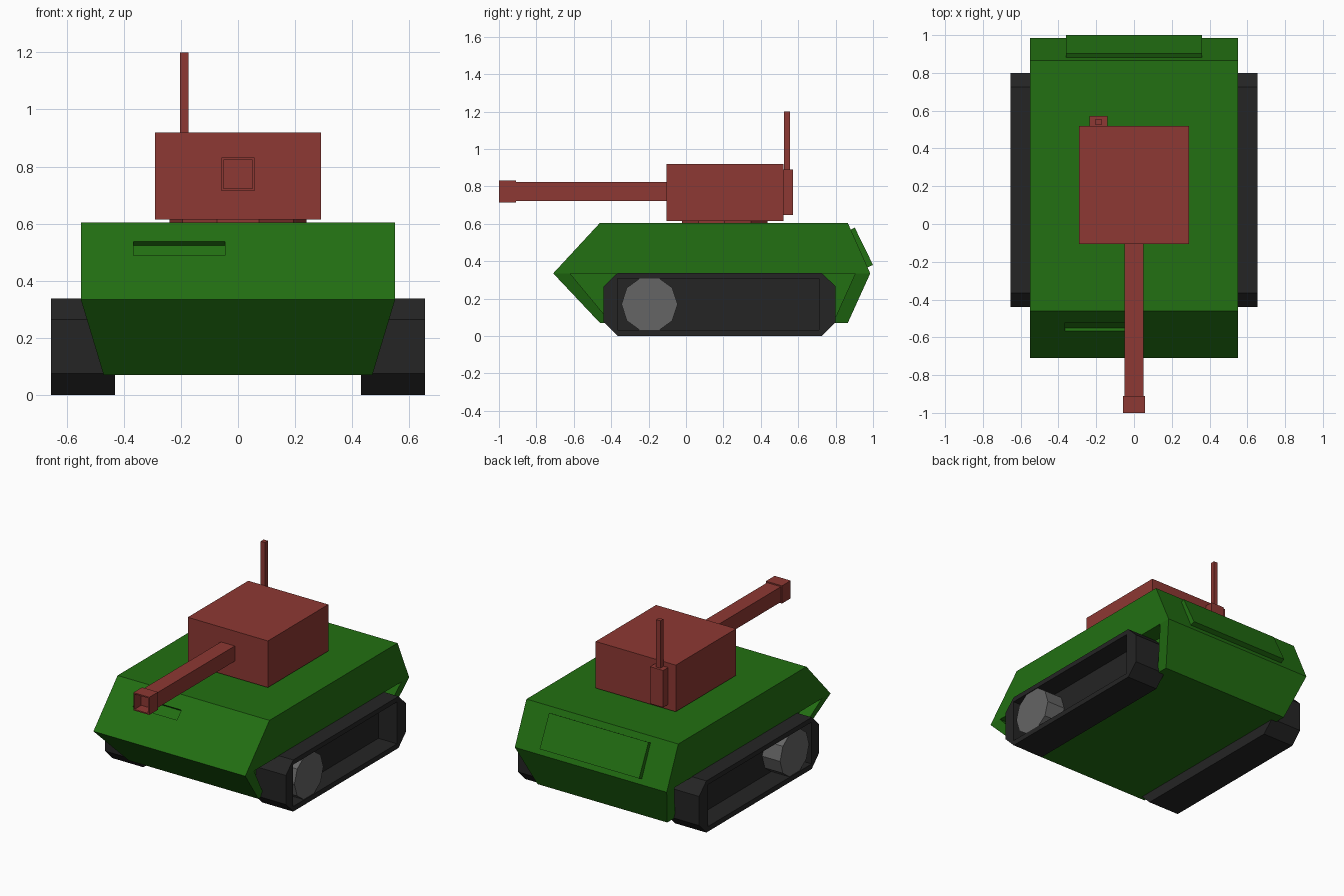
import bpy, bmesh, math
from mathutils import Matrix

if "Cube" in bpy.data.objects:
    bpy.data.objects.remove(bpy.data.objects["Cube"])


def material(name, rgb):
    m = bpy.data.materials.new(name)
    m.diffuse_color = (*rgb, 1)
    m.use_nodes = True
    m.node_tree.nodes["Principled BSDF"].inputs["Base Color"].default_value = m.diffuse_color
    return m


GREEN = material("hull_green", (0.016, 0.16, 0.006))
RED = material("turret_red", (0.27, 0.04, 0.033))
BLACK = material("track_black", (0.018, 0.018, 0.018))
GREY = material("wheel_grey", (0.13, 0.13, 0.13))


def add(name, bm, mat):
    bmesh.ops.recalc_face_normals(bm, faces=bm.faces)
    me = bpy.data.meshes.new(name)
    bm.to_mesh(me)
    bm.free()
    ob = bpy.data.objects.new(name, me)
    bpy.context.collection.objects.link(ob)
    if mat:
        me.materials.append(mat)
    return ob


def prism(name, profile, x0, x1, mat):
    """Side-view (y, z) profile extruded from x0 to x1."""
    bm = bmesh.new()
    a = [bm.verts.new((x0, y, z)) for y, z in profile]
    b = [bm.verts.new((x1, y, z)) for y, z in profile]
    bm.faces.new(a)
    bm.faces.new(b[::-1])
    n = len(a)
    for i in range(n):
        j = (i + 1) % n
        bm.faces.new((a[i], b[i], b[j], a[j]))
    return add(name, bm, mat)


def box(name, x, y, z, mat):
    return prism(name, [(y[0], z[0]), (y[1], z[0]), (y[1], z[1]), (y[0], z[1])], x[0], x[1], mat)


def cut(ob, cutter):
    mod = ob.modifiers.new("cut", 'BOOLEAN')
    mod.operation = 'DIFFERENCE'
    mod.solver = 'EXACT'
    mod.object = cutter
    cutter.hide_render = True
    bpy.context.view_layer.objects.active = ob
    bpy.ops.object.modifier_apply(modifier=mod.name)
    bpy.data.objects.remove(cutter)


def mirror(ob):
    ob.modifiers.new("mirror", 'MIRROR').use_axis = (True, False, False)


# Upper hull with a vision slot sunk square to the front slope
upper = prism("upper_hull", [(-0.71, 0.335), (-0.46, 0.605), (0.865, 0.605), (0.985, 0.335)],
              -0.55, 0.55, GREEN)
d, up, out = 0.022, (0.68, 0.735), (-0.735, 0.68)
slot = [(-0.522, 0.538), (-0.566, 0.488)]
near = [(y + out[0] * 0.05, z + out[1] * 0.05) for y, z in slot]
deep = [(y - out[0] * d, z - out[1] * d) for y, z in slot]
cut(upper, prism("slot_cutter", near + deep[::-1], -0.365, -0.045, None))

# Lower hull: narrow core between the tracks, tapering plates at each end
prism("lower_hull_core", [(-0.62, 0.335), (-0.40, 0.07), (0.785, 0.07), (0.905, 0.335)],
      -0.44, 0.44, GREEN)
for name, prof in (
        ("lower_front_plate", [(-0.71, 0.335), (-0.46, 0.07), (-0.40, 0.07), (-0.62, 0.335)]),
        ("lower_rear_plate", [(0.985, 0.335), (0.865, 0.07), (0.785, 0.07), (0.905, 0.335)])):
    plate = prism(name, prof, -0.55, 0.55, GREEN)
    for v in plate.data.vertices:
        if v.co.z < 0.1:
            v.co.x *= 0.47 / 0.55

# Raised plate on the rear slope
prism("rear_plate", [(0.875, 0.565), (0.902, 0.58), (1.0, 0.38), (0.966, 0.365)],
      -0.36, 0.36, GREEN)

# Tracks with a recessed outer side
track = prism("track", [(-0.44, 0.075), (-0.365, 0), (0.725, 0), (0.80, 0.075),
                        (0.80, 0.265), (0.725, 0.338), (-0.365, 0.338), (-0.44, 0.265)],
              0.43, 0.655, BLACK)
cut(track, box("recess_cutter", (0.52, 0.8), (-0.365, 0.71), (0.033, 0.307), None))
mirror(track)

# Ten-sided road wheels
wheel = prism("wheel", [(-0.195 + 0.15 * math.cos(i * math.pi / 5),
                         0.17 + 0.15 * math.sin(i * math.pi / 5)) for i in range(10)],
              0.50, 0.65, GREY)
mirror(wheel)

# Turret on its ring
bm = bmesh.new()
bmesh.ops.create_cone(bm, cap_ends=True, segments=10, radius1=0.24, radius2=0.24, depth=0.04,
                      matrix=Matrix.Translation((0, 0.207, 0.605)) @ Matrix.Rotation(math.pi / 2, 4, 'Z'))
add("turret_ring", bm, RED)
box("turret", (-0.29, 0.29), (-0.105, 0.52), (0.615, 0.92), RED)

# Gun barrel and hollow muzzle
box("barrel", (-0.05, 0.05), (-0.915, -0.09), (0.723, 0.823), RED)
muzzle = box("muzzle", (-0.058, 0.058), (-1.0, -0.91), (0.715, 0.831), RED)
cut(muzzle, box("bore_cutter", (-0.05, 0.05), (-1.1, -0.93), (0.723, 0.823), None))

# Antenna and its mount behind the turret
box("antenna_mount", (-0.235, -0.14), (0.51, 0.572), (0.648, 0.89), RED)
box("antenna", (-0.203, -0.173), (0.525, 0.555), (0.88, 1.20), RED)
